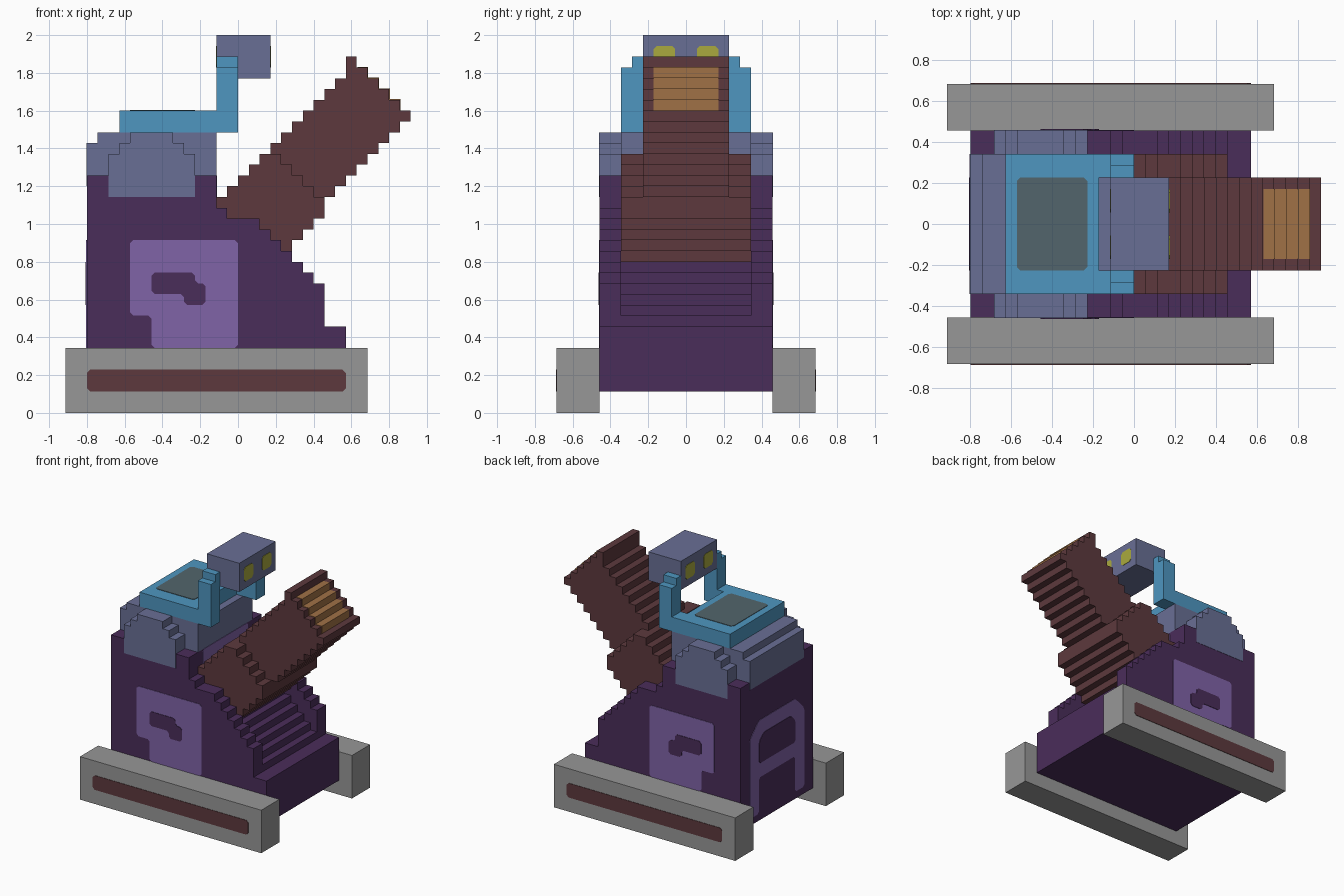
import bpy, bmesh

if "Cube" in bpy.data.objects:
    bpy.data.objects.remove(bpy.data.objects["Cube"], do_unlink=True)

U = 2 / 35                      # size of one block
CENTRE = (16, 12, 0)            # block coordinates of the world origin


def material(name, rgb):
    lin = [((c / 255 + 0.055) / 1.055) ** 2.4 for c in rgb] + [1]
    m = bpy.data.materials.new(name)
    m.use_nodes = True
    m.diffuse_color = lin
    m.node_tree.nodes["Principled BSDF"].inputs["Base Color"].default_value = lin
    return m


GREY = material("track grey", (151, 151, 151))
BROWN = material("dark brown", (93, 57, 61))
PURPLE = material("dark purple", (74, 45, 90))
LILAC = material("light purple", (128, 99, 167))
SLATE = material("slate blue", (105, 111, 149))
BLUE = material("light blue", (78, 150, 192))
TEAL = material("grey teal", (82, 101, 108))
TAN = material("tan", (160, 113, 70))
YELLOW = material("eye yellow", (170, 170, 62))


def prism(name, pts, axis, lo, hi, mat):
    """Extrude a 2D outline (block units) along an axis from lo to hi."""
    def place(p, d):
        co = {"x": (d, p[0], p[1]), "y": (p[0], d, p[1]), "z": (p[0], p[1], d)}[axis]
        return [(c - o) * U for c, o in zip(co, CENTRE)]
    bm = bmesh.new()
    a = [bm.verts.new(place(p, lo)) for p in pts]
    b = [bm.verts.new(place(p, hi)) for p in pts]
    bm.faces.new(a)
    bm.faces.new(b[::-1])
    for n in range(len(pts)):
        m = (n + 1) % len(pts)
        bm.faces.new((a[n], a[m], b[m], b[n]))
    bmesh.ops.recalc_face_normals(bm, faces=bm.faces)
    mesh = bpy.data.meshes.new(name)
    bm.to_mesh(mesh)
    bm.free()
    mesh.materials.append(mat)
    ob = bpy.data.objects.new(name, mesh)
    bpy.context.collection.objects.link(ob)
    return ob


def rect(u0, u1, v0, v1):
    return [(u0, v0), (u1, v0), (u1, v1), (u0, v1)]


def stepped(cols):
    """Outline around touching columns (u0, u1, bottom, top)."""
    path = [p for u0, u1, lo, hi in cols for p in ((u0, hi), (u1, hi))]
    path += [p for u0, u1, lo, hi in reversed(cols) for p in ((u1, lo), (u0, lo))]
    out = []
    for p in path:
        if not out or p != out[-1]:
            out.append(p)
    return out


def soften(pts, c=0.3):
    """Cut every corner of an outline."""
    out = []
    for n, p in enumerate(pts):
        for q in (pts[n - 1], pts[(n + 1) % len(pts)]):
            d = ((q[0] - p[0]) ** 2 + (q[1] - p[1]) ** 2) ** 0.5
            out.append((p[0] + (q[0] - p[0]) * c / d, p[1] + (q[1] - p[1]) * c / d))
    return out


def plate(name, pts, axis, at, out, mat, raise_by=0.06):
    """Thin painted plate on a surface, facing direction out (+1 or -1)."""
    lo, hi = sorted((at - out * 0.03, at + out * raise_by))
    return prism(name, soften(pts), axis, lo, hi, mat)


def slope(tops, start, bottom):
    """Columns from (right edge, top) pairs."""
    cols = []
    for right, top in tops:
        cols.append((start, right, bottom, top))
        start = right
    return stepped(cols)


# Hull: stepped side walls and a lower stepped middle
wall = slope([(14, 22), (15, 19), (18, 18), (19, 17), (20, 16), (21, 15),
              (22, 14), (23, 13), (24, 12), (26, 8)], 2, 2)
middle = slope([(14, 22), (15, 16), (18, 15), (19, 14), (20, 13), (21, 12),
                (22, 11), (23, 10), (24, 9), (26, 8)], 2, 2)
prism("hull_middle", middle, "y", 6, 18, PURPLE)

# Parts repeated on both sides
side_panel = [(8, 6), (16, 6), (16, 16), (6, 16), (6, 9), (8, 9)]
side_mark = [(8, 11), (11, 11), (11, 10), (13, 10), (13, 12), (12, 12), (12, 13), (8, 13)]
dome = stepped([(4, 5, 20, 24), (5, 6, 20, 25), (6, 10, 20, 26),
                (10, 11, 20, 25), (11, 12, 20, 24)])
for side, s in (("right", -1), ("left", 1)):
    def span(a, b):
        return sorted((12 + s * a, 12 + s * b))
    prism("hull_wall_" + side, wall, "y", *span(6, 8), PURPLE)
    prism("track_" + side, rect(0, 28, 0, 6), "y", *span(8, 12), GREY)
    plate("track_stripe_" + side, rect(2, 26, 2, 4), "y", 12 + s * 12, s, BROWN)
    plate("side_panel_" + side, side_panel, "y", 12 + s * 8, s, LILAC)
    plate("side_panel_mark_" + side, side_mark, "y", 12 + s * 8, s, PURPLE, 0.12)
    prism("shoulder_dome_" + side, dome, "y", *span(6, 8.04), SLATE)
    post = stepped([(6, 7, 26, 32), (7, 8, 26, 33)])
    prism("neck_post_" + side, [(12 - s * (12 - u), 24 - 24 + v) if s < 0 else (24 - u, v)
                                for u, v in post] if s > 0 else post,
          "x", 14, 16, BLUE)

# Cap over the hull
prism("hull_cap", stepped([(1.95, 3, 21, 25), (3, 14, 22, 26)]), "y", 6, 18, SLATE)
plate("chest_panel", rect(7, 17, 19, 22), "x", 14, 1, LILAC)

# Arch-shaped panel on the end wall
arch = [(6, 3), (8, 3), (8, 8), (16, 8), (16, 3), (18, 3), (18, 14),
        (16, 16), (8, 16), (6, 14)]
plate("end_panel", arch, "x", 2, -1, LILAC)
plate("end_panel_window", [(8, 10), (16, 10), (16, 13), (15, 14), (9, 14), (8, 13)],
      "x", 2, -1, PURPLE, 0.12)

# Tray with two forward arms, and its inset top
prism("tray", [(5, 6), (16, 6), (16, 8), (13, 8), (13, 16), (16, 16), (16, 18), (5, 18)],
      "z", 26, 28, BLUE)
plate("tray_inset", rect(6, 12, 8, 16), "z", 28, 1, TEAL)

# Head with eyes on both ends
prism("head", rect(14, 19, 31, 35), "y", 8, 16, SLATE)
for end, at, out in (("front", 19, 1), ("rear", 14, -1)):
    for n, j in (("right", 9), ("left", 13)):
        plate("eye_%s_%s" % (end, n), rect(j, j + 2, 32, 34), "x", at, out, YELLOW)

# Thick barrel base: a stepped diamond
base = []
for i in range(14, 24):
    h = 5 - abs(i + 0.5 - 19) + 0.5
    base.append((i, i + 1, 19 - h, 19 + h))
prism("barrel_base", stepped(base), "y", 6, 18, BROWN)

# Thin barrel: a stepped slanted bar
barrel = []
for i in range(18, 32):
    top = min(i + 5, 58 - i) + 1
    if i == 26:
        top = 33
    barrel.append((i, i + 1, max(i - 4, 38 - i), top))
prism("barrel", stepped(barrel), "y", 8, 16, BROWN)

# Tan steps at the muzzle
e = 0.06
muzzle = [(i + e, i + 1 + e, 57 - i + e, 59 - i + e) for i in range(27, 31)]
prism("muzzle", stepped(muzzle), "y", 9, 15, TAN)
